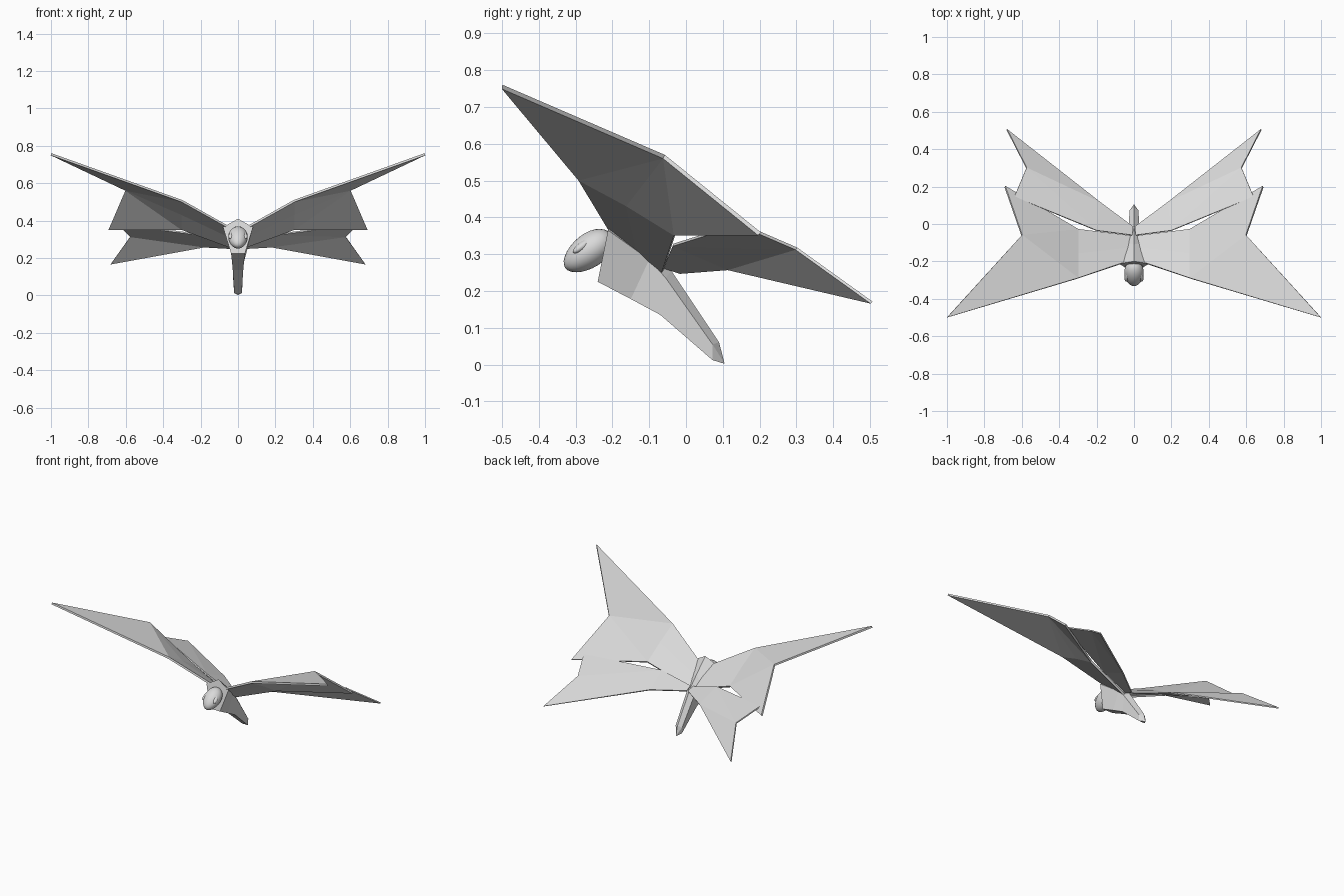
import bpy, bmesh
from math import radians
from mathutils import Vector

cube = bpy.data.objects.get("Cube")
if cube:
    bpy.data.objects.remove(cube, do_unlink=True)

grey = bpy.data.materials.new("light_grey")
grey.use_nodes = True
colour = (0.7, 0.7, 0.7, 1)
grey.diffuse_color = colour
grey.node_tree.nodes["Principled BSDF"].inputs["Base Color"].default_value = colour


def mesh_object(name, points, faces):
    mesh = bpy.data.meshes.new(name)
    mesh.from_pydata(points, [], faces)
    bm = bmesh.new()
    bm.from_mesh(mesh)
    bmesh.ops.recalc_face_normals(bm, faces=bm.faces)
    bm.to_mesh(mesh)
    bm.free()
    mesh.materials.append(grey)
    obj = bpy.data.objects.new(name, mesh)
    bpy.context.collection.objects.link(obj)
    return obj


def wing_pair(name, points, faces, thickness):
    """Thin folded sheet, built once per side."""
    for side, sign in (("left", 1), ("right", -1)):
        pts = [(x * sign, y, z) for x, y, z in points]
        obj = mesh_object(side + "_" + name, pts, faces)
        solid = obj.modifiers.new("thickness", "SOLIDIFY")
        solid.thickness = thickness
        solid.offset = 0


def ball(name, centre, radii, tilt, taper=0.0, turn=0.0):
    """Smooth ellipsoid, tilted about x and narrowed toward the front."""
    bpy.ops.mesh.primitive_uv_sphere_add(segments=24, ring_count=14, radius=1)
    obj = bpy.context.object
    obj.name = name
    for v in obj.data.vertices:
        k = 1 + taper * v.co.y
        v.co = Vector((v.co.x * radii[0] * k, v.co.y * radii[1], v.co.z * radii[2] * k))
    obj.location = centre
    obj.rotation_euler = (radians(tilt), 0, radians(turn))
    obj.data.materials.append(grey)
    bpy.ops.object.shade_smooth()
    return obj


# Forewings: root, knee chord, then swept tip, notch and rear corner
wing_pair("forewing", [
    (0.05, -0.205, 0.365), (0.035, -0.13, 0.31), (0.015, -0.065, 0.25),
    (0.3, -0.29, 0.505), (0.3, -0.16, 0.435), (0.3, -0.03, 0.355),
    (1.0, -0.5, 0.755), (0.6, -0.06, 0.565), (0.69, 0.2, 0.355),
], [(0, 3, 4, 1), (1, 4, 5, 2), (3, 6, 7), (3, 7, 4), (4, 7, 5), (5, 7, 8)], 0.012)

# Hindwings: lower sheets sweeping back
wing_pair("hindwing", [
    (0.01, -0.06, 0.265), (0.005, -0.015, 0.25),
    (0.2, -0.035, 0.325), (0.18, 0.115, 0.26),
    (0.64, 0.145, 0.382), (0.575, 0.3, 0.315), (0.68, 0.505, 0.168),
], [(0, 2, 3, 1), (2, 4, 5), (2, 5, 3), (3, 5, 6)], 0.008)

# Body: five-sided sections lofted from collar to tail
sections = [
    # ridge (y, z), shoulder (x, y, z), belly (x, y, z)
    ((-0.2, 0.41), (0.08, -0.212, 0.365), (0.037, -0.24, 0.225)),
    ((-0.11, 0.325), (0.034, -0.1, 0.285), (0.032, -0.15, 0.178)),
    ((-0.04, 0.255), (0.03, -0.055, 0.235), (0.028, -0.07, 0.135)),
    ((0.09, 0.06), (0.024, 0.072, 0.055), (0.02, 0.072, 0.012)),
]
points = []
for (ry, rz), (sx, sy, sz), (bx, by, bz) in sections:
    points += [(0, ry, rz), (sx, sy, sz), (bx, by, bz), (-bx, by, bz), (-sx, sy, sz)]
faces = [(0, 1, 2, 3, 4)]
for i in range(len(sections) - 1):
    for j in range(5):
        a, b = i * 5 + j, i * 5 + (j + 1) % 5
        faces.append((a, b, b + 5, a + 5))
last = len(points) - 5
points.append((0, 0.105, 0.002))
faces += [(last + j, last + (j + 1) % 5, last + 5) for j in range(5)]
mesh_object("body", points, faces)

# Head: smooth egg tucked into the collar
ball("head", (0, -0.265, 0.308), (0.052, 0.078, 0.046), 36, 0.1)

# Eyes: slim almonds on the upper sides of the head
for side, sign in (("left", 1), ("right", -1)):
    ball(side + "_eye", (sign * 0.036, -0.283, 0.322), (0.014, 0.03, 0.011), 36, 0, sign * 14)
